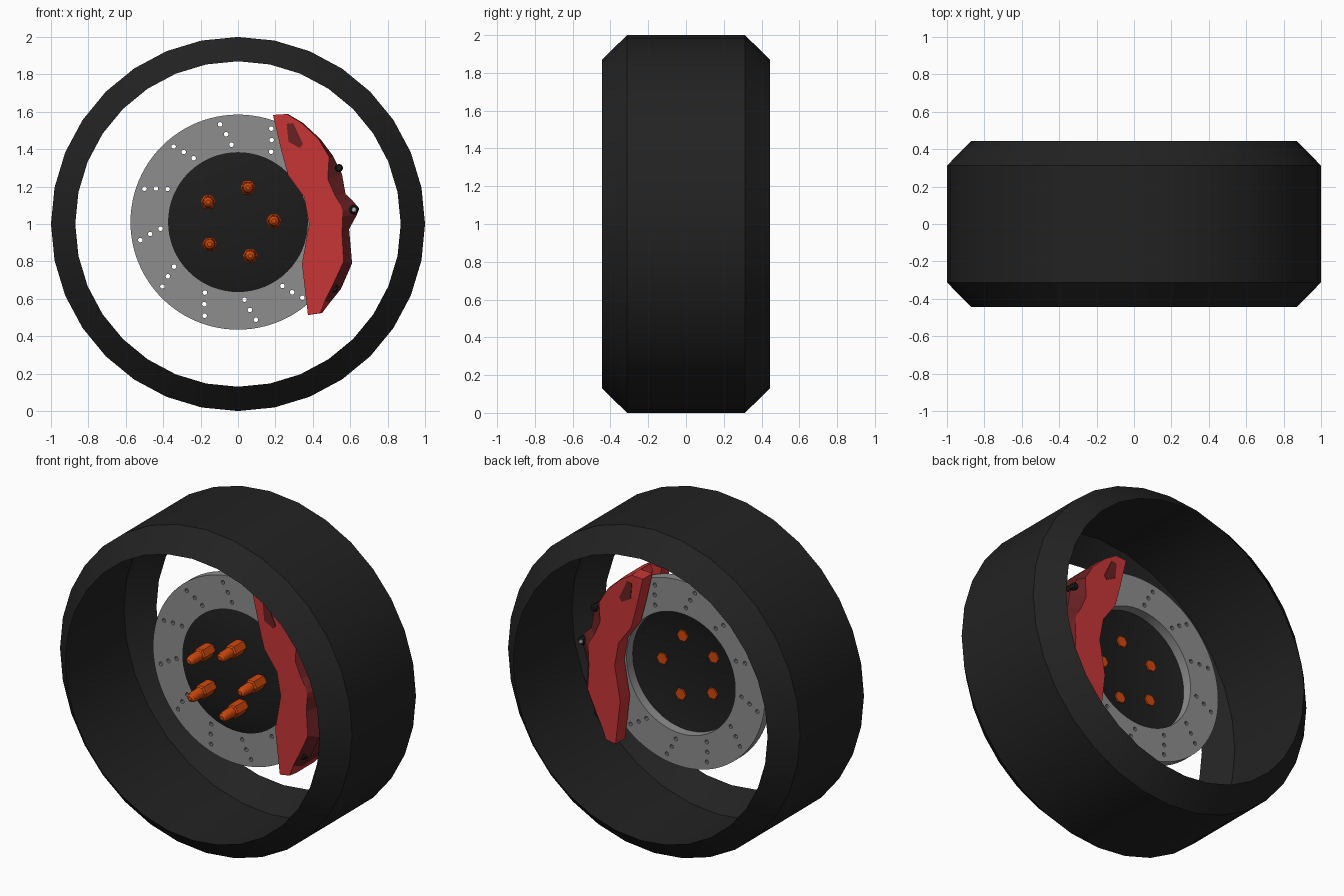
import bpy, bmesh, math
from math import sin, cos, radians, tau
from mathutils import Vector

if "Cube" in bpy.data.objects:
    bpy.data.objects.remove(bpy.data.objects["Cube"])

def mat(name, r, g, b):
    m = bpy.data.materials.new(name)
    m.diffuse_color = (r, g, b, 1)
    m.use_nodes = True
    m.node_tree.nodes["Principled BSDF"].inputs["Base Color"].default_value = m.diffuse_color
    return m

RUBBER = mat("tyre black", .016, .016, .016)
STEEL = mat("disc grey", .27, .27, .27)
HUB = mat("hub black", .012, .012, .012)
ORANGE = mat("nut orange", .62, .065, .004)
RED = mat("caliper red", .57, .035, .037)
DARK_RED = mat("recess dark red", .14, .015, .017)
BLACK = mat("bolt black", .01, .01, .01)
SILVER = mat("bolt silver", .45, .45, .45)
CZ = 1.01   # axle height of the brake

def finish(bm, name, mats, smooth=True):
    bmesh.ops.recalc_face_normals(bm, faces=bm.faces)
    me = bpy.data.meshes.new(name)
    bm.to_mesh(me)
    bm.free()
    for m in mats:
        me.materials.append(m)
    ob = bpy.data.objects.new(name, me)
    bpy.context.collection.objects.link(ob)
    if smooth:
        bpy.ops.object.select_all(action='DESELECT')
        ob.select_set(True)
        bpy.context.view_layer.objects.active = ob
        bpy.ops.object.shade_smooth_by_angle(angle=radians(30))
    return ob

def skin(bm, loops, closed=False, caps=False, dark=lambda i: False):
    """Join equal-length rings of points with quads."""
    rings = [[bm.verts.new(p) for p in l] for l in loops]
    n = len(rings[0])
    pairs = list(zip(rings, rings[1:])) + ([(rings[-1], rings[0])] if closed else [])
    for a, b in pairs:
        for i in range(n):
            j = (i + 1) % n
            f = bm.faces.new((a[i], a[j], b[j], b[i]))
            f.material_index = 1 if dark(i) else 0
    if caps:
        bm.faces.new(rings[0])
        bm.faces.new(rings[-1])

def ring(r, y, n, x=0, z=CZ):
    return [(x + r * cos(tau * i / n), y, z + r * sin(tau * i / n)) for i in range(n)]

def lathe(name, profile, n, m, x=0, z=CZ, closed=False, caps=False, smooth=True):
    bm = bmesh.new()
    skin(bm, [ring(r, y, n, x, z) for r, y in profile], closed, caps)
    return finish(bm, name, [m], smooth)

# Tyre: open shell with chamfered shoulders
lathe("tyre", [(.87, -.445), (1, -.312), (1, .312), (.87, .445)], 32, RUBBER, z=1)

# Brake disc with drilled holes
disc = lathe("brake_disc", [(.372, -.01), (.575, -.01), (.575, .05), (.372, .05)], 96, STEEL, closed=True)
bm = bmesh.new()
for k in range(12):
    for r, a in ((.531, 10.4), (.474, 7.7), (.416, 4.8)):
        t = radians(a + 30 * k)
        x, z = r * cos(t), CZ + r * sin(t)
        skin(bm, [ring(.0125, -.1, 10, x, z), ring(.0125, .15, 10, x, z)], caps=True)
cutter = finish(bm, "hole_cutter", [STEEL], False)
cutter.hide_render = True
cutter.hide_viewport = True
mod = disc.modifiers.new("holes", 'BOOLEAN')
mod.operation = 'DIFFERENCE'
mod.solver = 'EXACT'
mod.object = cutter

# Hub plate, slightly raised in the middle
bm = bmesh.new()
skin(bm, [ring(.374, -.01, 64), ring(.248, -.045, 64)])
bm.faces.new([bm.verts.new(p) for p in ring(.248, -.045, 64)])
bmesh.ops.remove_doubles(bm, verts=bm.verts, dist=1e-5)
finish(bm, "hub_plate", [HUB])

# Five wheel nuts: hexagon body and tapered tip
for k in range(5):
    t = radians(2 + 72 * k)
    x, z = .192 * cos(t), CZ + .192 * sin(t)
    lathe("wheel_nut", [(.036, -.038), (.043, -.06), (.043, -.15), (.034, -.16)], 6, ORANGE, x, z, caps=True, smooth=False)
    lathe("wheel_stud", [(.032, -.15), (.030, -.225), (.024, -.245), (.012, -.255)], 12, ORANGE, x, z, caps=True)

# Caliper outline (x, z): inner edge downwards, then outer edge upwards
INNER = [(.187, 1.583), (.23, 1.40), (.267, 1.262), (.353, 1.144), (.38, 1.0), (.342, .786), (.374, .513)]
OUTER = [(.45, .524), (.49, .578), (.55, .652), (.61, .79), (.594, .973), (.636, 1.05), (.647, 1.085),
         (.61, 1.128), (.575, 1.16), (.556, 1.267), (.508, 1.364), (.44, 1.455), (.348, 1.54), (.267, 1.588)]
# Matching edge of the flat red face
FACE = [(.44, .524), (.465, .59), (.505, .67), (.565, .80), (.556, .95), (.56, 1.04), (.56, 1.07),
        (.545, 1.11), (.52, 1.15), (.48, 1.24), (.487, 1.36), (.43, 1.455), (.34, 1.54), (.262, 1.588)]
YC = .015
n_in = len(INNER)
is_dark = lambda i: n_in + 1 <= i <= n_in + 10

def at(points, y):
    return [(x, y, z) for x, z in points]

for side, s in (("front", -1), ("back", 1)):
    bm = bmesh.new()
    full = INNER + OUTER
    skin(bm, [at(INNER + FACE, YC + s * .14), at(full, YC + s * .09), at(full, YC + s * .045)],
         caps=True, dark=is_dark)
    finish(bm, "caliper_" + side, [RED, DARK_RED], False)
    # Dark pocket near the top of the face
    pocket = [(.26, 1.535), (.295, 1.54), (.347, 1.428), (.33, 1.406), (.27, 1.44)]
    bm = bmesh.new()
    skin(bm, [at(pocket, YC + s * .138), at(pocket, YC + s * .144)], caps=True)
    finish(bm, "caliper_pocket_" + side, [DARK_RED], False)
    # Bolts on the outer edge
    for x, z, r in ((.62, 1.077, .027), (.51, .658, .028), (.54, 1.30, .022)):
        lathe("caliper_bolt_" + side, [(r, YC + s * .06), (r, YC + s * .115), (r * .7, YC + s * .125)],
              8, BLACK, x, z, caps=True, smooth=False)
    lathe("bleed_screw_" + side, [(.014, YC + s * .12), (.012, YC + s * .132)], 8, SILVER, .62, 1.077, caps=True)

# Bridge joining both caliper halves over the disc rim
under = []
for x, z in reversed(OUTER):
    v = Vector((x, z - CZ)).normalized() * .588
    under.append((v.x, v.y + CZ))
bm = bmesh.new()
skin(bm, [at(OUTER + under, YC - .046), at(OUTER + under, YC + .046)], caps=True,
     dark=lambda i: 1 <= i <= 10)
finish(bm, "caliper_bridge", [RED, DARK_RED], False)
